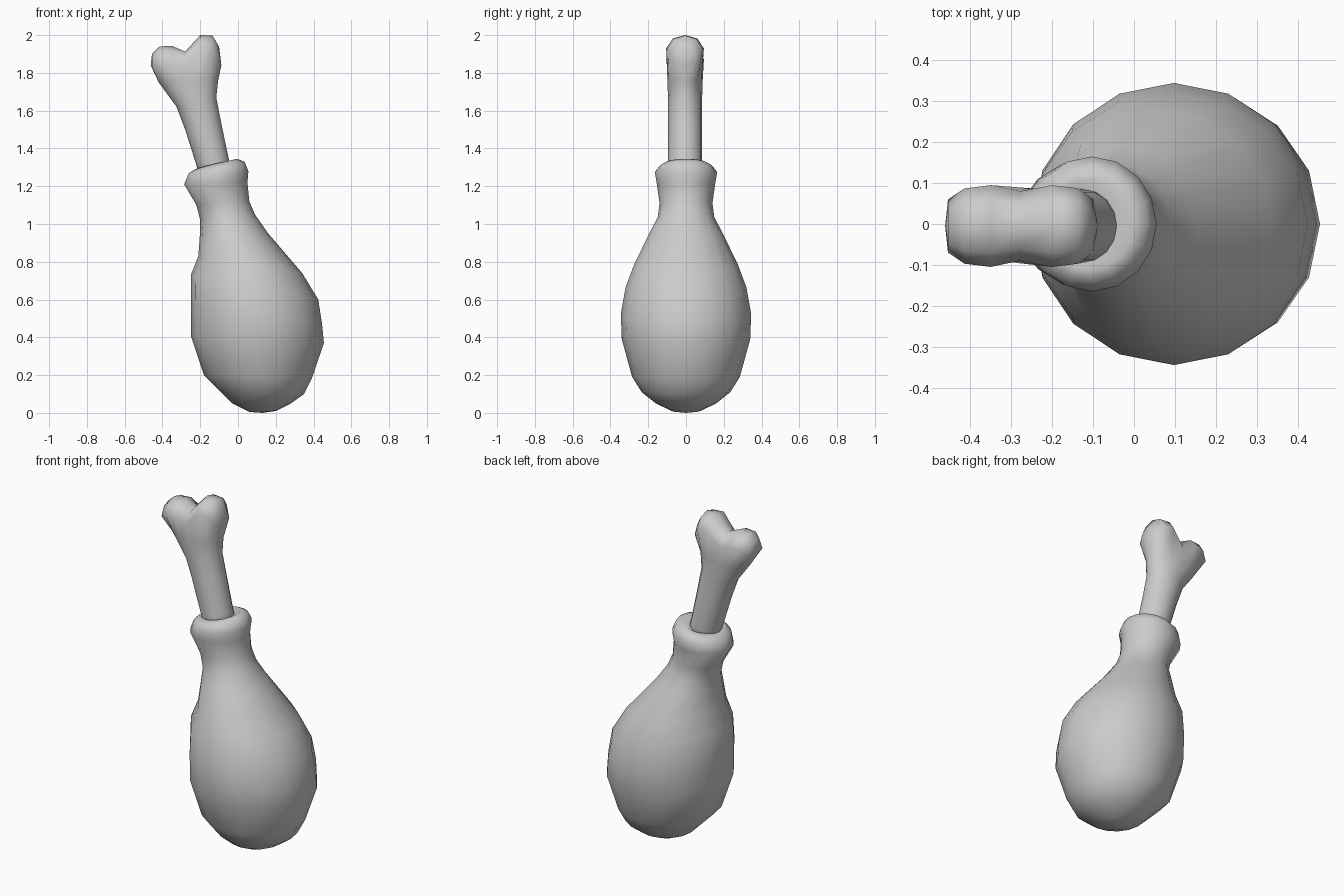
import bpy, bmesh
from math import sin, cos, pi

N = 16  # sides of every ring


def ring(bm, xl, zl, xr, zr, ry, y0=0.0):
    """Tilted elliptical ring given by its left and right silhouette points."""
    out = []
    for i in range(N):
        a = 2 * pi * i / N
        t = (1 + cos(a)) / 2
        out.append(bm.verts.new((xl + (xr - xl) * t, y0 + ry * sin(a), zl + (zr - zl) * t)))
    return out


def bridge(bm, r1, r2):
    for i in range(N):
        j = (i + 1) % N
        bm.faces.new((r1[i], r1[j], r2[j], r2[i]))


def loft(bm, rows):
    rings = [ring(bm, *r) for r in rows]
    for a, b in zip(rings, rings[1:]):
        bridge(bm, a, b)
    return rings


def finish(bm, name):
    bmesh.ops.recalc_face_normals(bm, faces=bm.faces)
    for f in bm.faces:
        f.smooth = True
    me = bpy.data.meshes.new(name)
    bm.to_mesh(me)
    bm.free()
    ob = bpy.data.objects.new(name, me)
    bpy.context.collection.objects.link(ob)
    return ob


# Meat: leaning teardrop with a rolled collar at the top
bm = bmesh.new()
rings = loft(bm, [
    (0.06, 0.005, 0.20, 0.01, 0.07),
    (-0.03, 0.05, 0.28, 0.05, 0.16),
    (-0.10, 0.12, 0.35, 0.10, 0.235),
    (-0.18, 0.20, 0.39, 0.18, 0.285),
    (-0.25, 0.41, 0.455, 0.37, 0.34),
    (-0.25, 0.58, 0.445, 0.47, 0.345),
    (-0.25, 0.73, 0.425, 0.60, 0.32),
    (-0.21, 0.83, 0.34, 0.74, 0.275),
    (-0.20, 0.97, 0.16, 0.95, 0.19),
    (-0.20, 1.02, 0.09, 1.05, 0.15),
    (-0.22, 1.10, 0.06, 1.12, 0.14),
    (-0.285, 1.21, 0.05, 1.22, 0.155),
    (-0.26, 1.27, 0.055, 1.28, 0.165),
    (-0.235, 1.285, 0.035, 1.33, 0.14),
    (-0.205, 1.30, -0.005, 1.345, 0.11),
    (-0.20, 1.28, -0.06, 1.31, 0.075),
])
for r, z in ((rings[0], 0.0), (rings[-1], 1.295)):
    c = bm.verts.new((sum(v.co.x for v in r) / N, 0, z))
    for i in range(N):
        bm.faces.new((r[i], r[(i + 1) % N], c))
finish(bm, "meat")

# Bone: shaft widening into a two-lobed end
bm = bmesh.new()
rings = loft(bm, [
    (-0.185, 1.20, -0.02, 1.24, 0.09, -0.005),
    (-0.22, 1.31, -0.05, 1.35, 0.09, -0.005),
    (-0.28, 1.50, -0.09, 1.54, 0.09, -0.005),
    (-0.325, 1.62, -0.115, 1.67, 0.09, -0.005),
    (-0.42, 1.75, -0.105, 1.76, 0.093, -0.005),
])
bm.faces.new(rings[0])

# Top outline of the lobes (x, z, half depth), right to left
top = [(-0.10, 1.93, 0.065), (-0.135, 1.99, 0.092), (-0.20, 1.992, 0.10),
       (-0.28, 1.905, 0.085), (-0.35, 1.935, 0.10), (-0.415, 1.932, 0.092),
       (-0.455, 1.895, 0.065)]
# Rows of vertices across the depth, sagging toward the sides
rows = [[bm.verts.new((x, -0.005 + w * k, z + 0.008 - drop)) for x, z, w in top]
        for k, drop in ((1, 0.07), (0.65, 0.018), (0, 0.0), (-0.65, 0.018), (-1, 0.07))]
right = bm.verts.new((-0.088, -0.005, 1.84))
left = bm.verts.new((-0.462, -0.005, 1.84))
bridge(bm, rings[-1], [right] + rows[0] + [left] + rows[-1][::-1])
for a, b in zip(rows, rows[1:]):
    for i in range(6):
        bm.faces.new((a[i], a[i + 1], b[i + 1], b[i]))
    bm.faces.new((a[0], b[0], right))
    bm.faces.new((a[6], b[6], left))
finish(bm, "bone")
